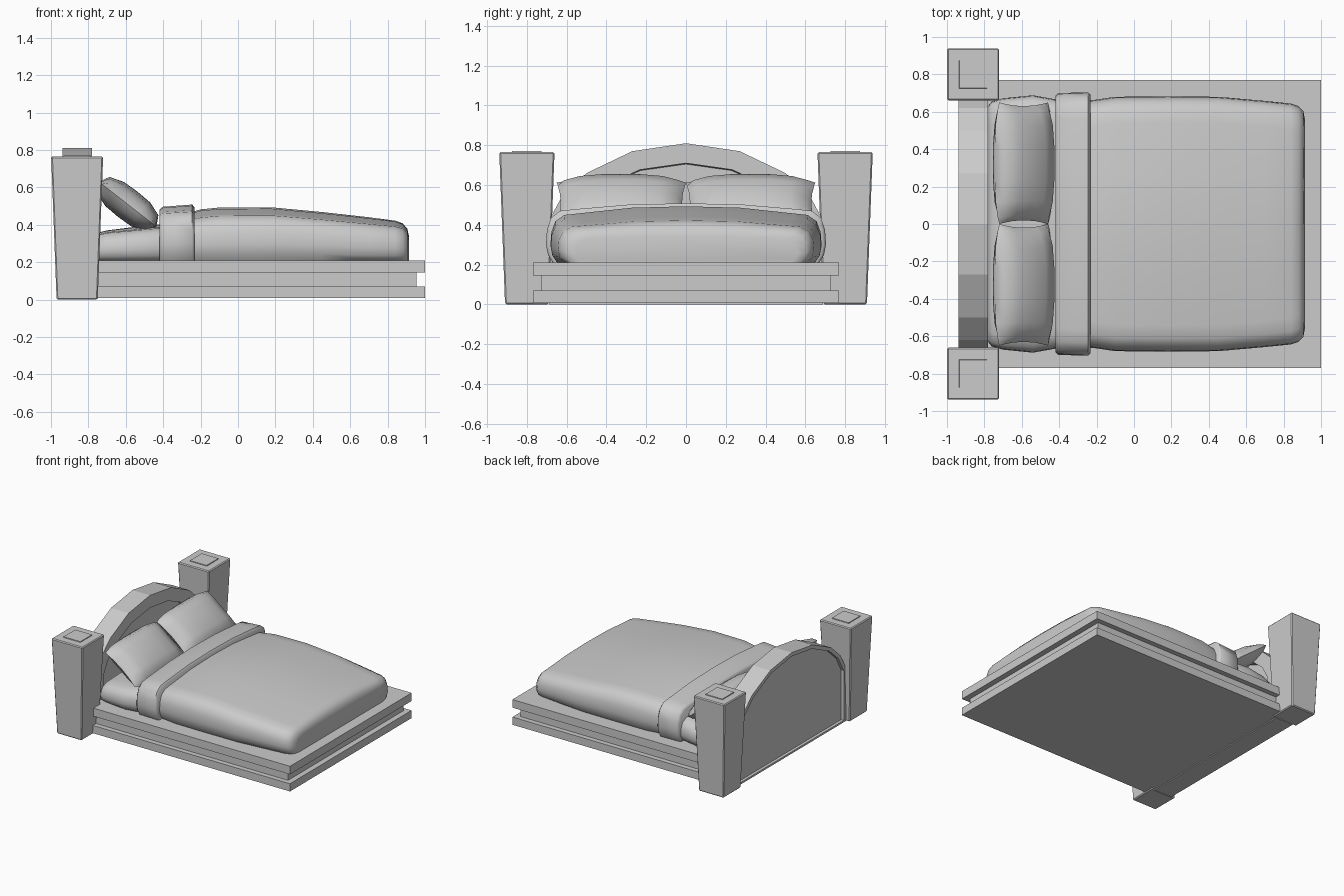
import bpy, bmesh, math
from mathutils import Matrix, Vector

if "Cube" in bpy.data.objects:
    bpy.data.objects.remove(bpy.data.objects["Cube"])


def finish(name, bm, smooth=None, bevel=0):
    bmesh.ops.recalc_face_normals(bm, faces=bm.faces)
    me = bpy.data.meshes.new(name)
    bm.to_mesh(me)
    bm.free()
    ob = bpy.data.objects.new(name, me)
    bpy.context.collection.objects.link(ob)
    if bevel:
        m = ob.modifiers.new("bevel", 'BEVEL')
        m.width, m.segments = bevel, 1
    if smooth:
        bpy.ops.object.select_all(action='DESELECT')
        ob.select_set(True)
        bpy.context.view_layer.objects.active = ob
        bpy.ops.object.shade_smooth_by_angle(angle=math.radians(smooth))
    return ob


def loft(name, rings, smooth=None, bevel=0):
    """Skin equal-length closed rings and cap both ends."""
    bm = bmesh.new()
    vs = [[bm.verts.new(p) for p in r] for r in rings]
    n = len(vs[0])
    for a, b in zip(vs, vs[1:]):
        for i in range(n):
            j = (i + 1) % n
            bm.faces.new((a[i], a[j], b[j], b[i]))
    bm.faces.new(vs[0])
    bm.faces.new(vs[-1])
    return finish(name, bm, smooth, bevel)


def box(name, x0, x1, hy, z0, z1):
    return loft(name, [[(x0, -hy, z), (x1, -hy, z), (x1, hy, z), (x0, hy, z)] for z in (z0, z1)])


def square(cx, cy, h, z):
    return [(cx + sx * h, cy + sy * h, z) for sx, sy in ((-1, -1), (1, -1), (1, 1), (-1, 1))]


# layered platform
box("platform_lower_slab", -0.79, 1.0, 0.77, 0.008, 0.07)
box("platform_core", -0.79, 0.955, 0.73, 0.07, 0.145)
box("platform_upper_slab", -0.79, 1.0, 0.77, 0.145, 0.21)

# tapered posts with small caps
for side, sy in (("left", -1), ("right", 1)):
    cx, cy = -0.86, 0.8 * sy
    loft(side + "_post", [square(cx, cy, 0.11, 0), square(cx, cy, 0.139, 0.765)], bevel=0.007)
    loft(side + "_post_cap", [square(cx, cy, 0.077, 0.75), square(cx, cy, 0.074, 0.771)])

# arched headboard, recessed on both faces
HALF = [(0.69, 0.0), (0.69, 0.42), (0.62, 0.55), (0.50, 0.66), (0.27, 0.77), (0, 0.81)]


def arch(x, d):
    pts = HALF + [(-y, z) for y, z in HALF[-2::-1]]
    return [(x, y * (1 - d / 0.69), 0.5 * d + z * (1 - 1.5 * d / 0.81)) for y, z in pts]


loft("headboard", [arch(-0.915, 0.032), arch(-0.937, 0.03), arch(-0.937, 0),
                   arch(-0.78, 0), arch(-0.78, 0.1), arch(-0.83, 0.105)])


# bedding cross-section at x: half width, side height, crown height
def section(x, w, top, crown, z0=0.208):
    h = top - z0
    half = [(w - 0.035, z0), (w - 0.01, z0 + 0.15 * h), (w, z0 + 0.35 * h), (w - 0.005, z0 + 0.62 * h),
            (w - 0.025, z0 + 0.84 * h), (w - 0.07, z0 + 0.97 * h), (w - 0.14, top),
            (w * 0.4, top + crown * 0.8), (0, top + crown)]
    return [(x, y, z) for y, z in half + [(-y, z) for y, z in half[-2::-1]]]


def bedding(name, stations, smooth=50):
    return loft(name, [section(*s) for s in stations], smooth)


bedding("mattress", [(-0.78, 0.63, 0.32, 0.01), (-0.76, 0.655, 0.345, 0.01), (-0.70, 0.672, 0.36, 0.01),
                     (-0.54, 0.688, 0.375, 0.015), (-0.44, 0.67, 0.385, 0.015), (-0.38, 0.66, 0.385, 0.015)])
bedding("blanket_fold", [(-0.42, 0.685, 0.455, 0.025), (-0.405, 0.70, 0.468, 0.028),
                         (-0.245, 0.704, 0.478, 0.03), (-0.232, 0.69, 0.465, 0.028)])
bedding("blanket", [(-0.25, 0.66, 0.435, 0.033), (-0.20, 0.665, 0.445, 0.037), (-0.10, 0.68, 0.455, 0.037),
                    (0.18, 0.682, 0.457, 0.036), (0.45, 0.68, 0.434, 0.034), (0.70, 0.658, 0.41, 0.03),
                    (0.84, 0.644, 0.396, 0.026), (0.88, 0.63, 0.386, 0.022), (0.905, 0.605, 0.365, 0.014),
                    (0.914, 0.56, 0.335, 0.006)])


# leaning pillows with pinched corners
def pillow(name, cy):
    bm = bmesh.new()
    us = [-1, -0.9, -0.65, -0.3, 0, 0.3, 0.65, 0.9, 1]
    vs = [-1, -0.85, -0.45, 0, 0.45, 0.85, 1]
    tilt = math.radians(38)
    along = Vector((-math.cos(tilt), 0, math.sin(tilt)))
    normal = Vector((math.sin(tilt), 0, math.cos(tilt)))
    centre = Vector((-0.59, cy, 0.51))
    for s in (1, -1):
        g = []
        for u in us:
            row = []
            for v in vs:
                a, b = 1 - abs(u) ** 2.5, 1 - abs(v) ** 3
                t = 0.085 * max(a * b, 0) ** 0.45
                y = u * (0.325 - 0.02 * (1 - v * v))
                w = v * (0.165 + 0.03 * (1 - u ** 4))
                row.append(bm.verts.new(centre + Vector((0, y, 0)) + along * w + normal * t * s))
            g.append(row)
        for i in range(len(us) - 1):
            for j in range(len(vs) - 1):
                bm.faces.new((g[i][j], g[i + 1][j], g[i + 1][j + 1], g[i][j + 1]))
    bmesh.ops.remove_doubles(bm, verts=bm.verts, dist=0.0005)
    return finish(name, bm, 60)


pillow("left_pillow", -0.325)
pillow("right_pillow", 0.325)
